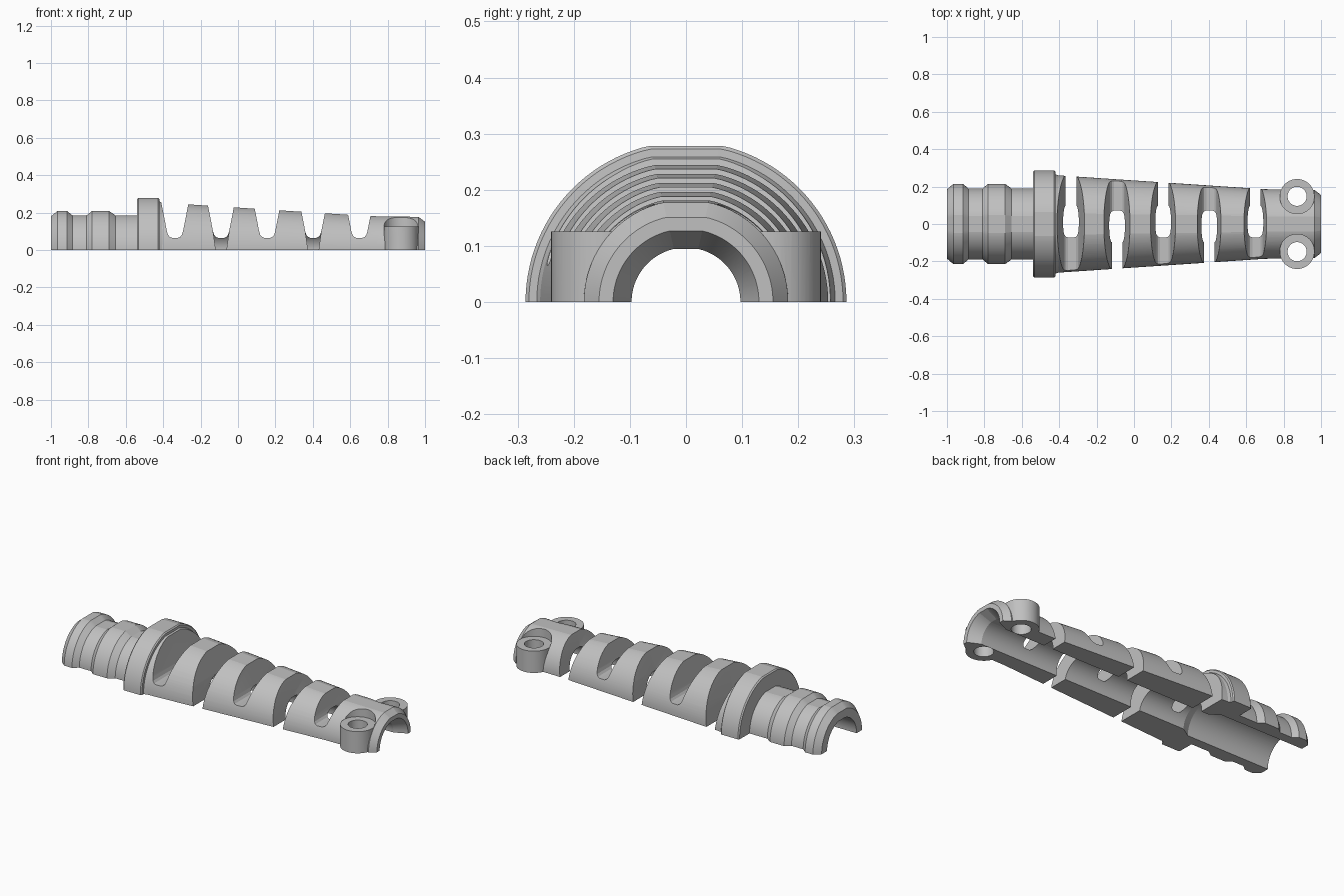
import bpy, bmesh, math

if "Cube" in bpy.data.objects:
    bpy.data.objects.remove(bpy.data.objects["Cube"], do_unlink=True)

mat = bpy.data.materials.new("light grey plastic")
mat.use_nodes = True
grey = (0.53, 0.53, 0.53, 1)
mat.diffuse_color = grey
mat.node_tree.nodes["Principled BSDF"].inputs["Base Color"].default_value = grey


def loft(name, rings):
    """Closed, outward-facing body through rings of equal point count."""
    bm = bmesh.new()
    rings = [[bm.verts.new(p) for p in ring] for ring in rings]
    for a, b in zip(rings, rings[1:]):
        for i in range(len(a)):
            j = (i + 1) % len(a)
            bm.faces.new((a[i], a[j], b[j], b[i]))
    bm.faces.new(list(reversed(rings[0])))
    bm.faces.new(rings[-1])
    bmesh.ops.triangulate(bm, faces=bm.faces)
    if bm.calc_volume(signed=True) < 0:
        bmesh.ops.reverse_faces(bm, faces=bm.faces)
    mesh = bpy.data.meshes.new(name)
    bm.to_mesh(mesh)
    bm.free()
    mesh.materials.append(mat)
    ob = bpy.data.objects.new(name, mesh)
    bpy.context.collection.objects.link(ob)
    return ob


def turned(name, profile, flat, count=112):
    """Body turned about x with a flat along its crown."""
    angles = [2 * math.pi * i / count for i in range(count)]
    return loft(name, [[(x, r * math.cos(a), r * min(math.sin(a), flat)) for a in angles]
                       for x, r in profile])


def cylinder(name, x, y, r, z0, z1, count=56):
    angles = [2 * math.pi * i / count for i in range(count)]
    return loft(name, [[(x + r * math.cos(a), y + r * math.sin(a), z) for a in angles]
                       for z in (z0, z1)])


def prism(name, x, half, y0, y1):
    """Symmetric xz section, given as (half width, z), extruded along y."""
    section = [(x + w, z) for w, z in half] + [(x - w, z) for w, z in reversed(half)]
    return loft(name, [[(px, y, pz) for px, pz in section] for y in (y0, y1)])


def combine(target, tool, operation="DIFFERENCE"):
    mod = target.modifiers.new("combine", "BOOLEAN")
    mod.operation, mod.solver, mod.object = operation, "MANIFOLD", tool
    bpy.context.view_layer.update()
    bpy.context.view_layer.objects.active = target
    bpy.ops.object.modifier_apply(modifier=mod.name)
    bpy.data.objects.remove(tool, do_unlink=True)


# Outer body: grip ribs, flange and tapered sleeve
outer = [(-1, .185), (-.965, .215), (-.915, .215), (-.885, .19), (-.81, .19),
         (-.78, .215), (-.69, .215), (-.655, .19), (-.541, .19),
         (-.54, .28), (-.533, .286), (-.427, .286), (-.421, .28), (-.42, .266),
         (-.405, .26), (.7, .186), (.965, .182), (1, .155)]
body = turned("strain_relief_half", outer, .973)

# Screw bosses with recessed seats
boss_x, boss_y = .872, .148
for side in (-1, 1):
    combine(body, cylinder("boss", boss_x, side * boss_y, .0925, -.1, .3), "UNION")
    combine(body, cylinder("seat", boss_x, side * boss_y, .0932, .126, .5))

# Cable channel, wide at the grip and flared at the narrow end
bore = [(-1.1, .135), (-.47, .135), (-.41, .097), (.93, .097), (1, .13), (1.04, .149)]
combine(body, turned("bore", bore, .975))

# Screw holes
for side in (-1, 1):
    combine(body, cylinder("hole", boss_x, side * boss_y, .051, -.5, .5))

# Tapered flex slots, open at alternating sides with a rounded bridge opposite
taper = [(.043, .1), (.092, .35)]
bridge = [(.016, .065), (.028, .070), (.037, .081)] + taper
through = [(.021, -.05)] + taper
for i in range(5):
    x = -.337 + .2465 * i
    side = 1 if i % 2 == 0 else -1
    for section, s, inner in ((through, side, .013), (bridge, -side, .017)):
        y0, y1 = sorted((-inner * s, .5 * s))
        combine(body, prism("slot", x, section, y0, y1))

# Split on the flat mating plane
combine(body, prism("lower_half", 0, [(2, -1), (2, 0)], -1, 1))

# Smooth curved walls, crisp machined edges
bpy.ops.object.select_all(action="DESELECT")
body.select_set(True)
bpy.context.view_layer.objects.active = body
bpy.ops.object.shade_smooth_by_angle(angle=math.radians(10))
